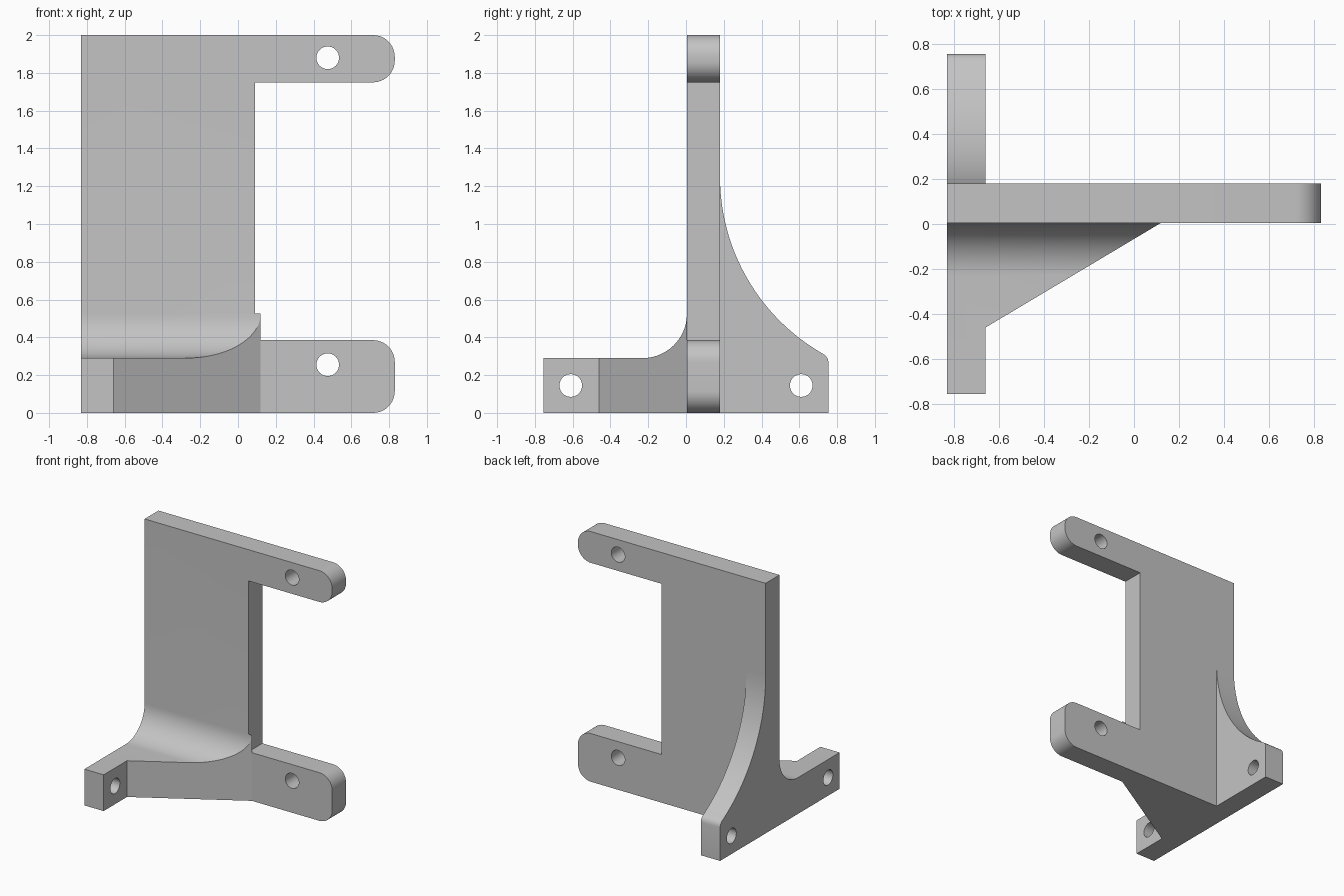
import bpy, bmesh
from math import sin, cos, radians, sqrt, atan2, degrees
from mathutils import Vector

cube = bpy.data.objects.get("Cube")
if cube:
    bpy.data.objects.remove(cube, do_unlink=True)

grey = bpy.data.materials.new("plain grey")
grey.use_nodes = True
colour = (0.55, 0.55, 0.55, 1)
grey.diffuse_color = colour
grey.node_tree.nodes["Principled BSDF"].inputs["Base Color"].default_value = colour

LEFT, INNER, RIGHT = -0.83, -0.66, 0.83   # x of outer face, rib face, arm tips
FRONT, BACK, REACH = 0.005, 0.18, 0.755   # y of plate faces, end of feet
HOLE = 0.06


def arc(cx, cz, r, start, end, n=12):
    """Points along an arc, angles in degrees."""
    angles = [radians(start + (end - start) * i / n) for i in range(n + 1)]
    return [(cx + r * cos(a), cz + r * sin(a)) for a in angles]


def prism(name, outline, axis, lo, hi):
    """Extrude a 2D outline along x, y or z."""
    place = {"x": lambda a, b: (lo, a, b),
             "y": lambda a, b: (a, lo, b),
             "z": lambda a, b: (a, b, lo)}[axis]
    step = Vector([hi - lo if axis == k else 0 for k in "xyz"])
    bm = bmesh.new()
    face = bm.faces.new([bm.verts.new(place(a, b)) for a, b in outline])
    ext = bmesh.ops.extrude_face_region(bm, geom=[face])
    bmesh.ops.translate(bm, vec=step,
                        verts=[g for g in ext["geom"] if isinstance(g, bmesh.types.BMVert)])
    bmesh.ops.recalc_face_normals(bm, faces=bm.faces)
    mesh = bpy.data.meshes.new(name)
    bm.to_mesh(mesh)
    bm.free()
    mesh.materials.append(grey)
    obj = bpy.data.objects.new(name, mesh)
    bpy.context.collection.objects.link(obj)
    return obj


def combine(obj, other, operation):
    """Apply a boolean and remove the helper."""
    mod = obj.modifiers.new("combine", "BOOLEAN")
    mod.operation, mod.object, mod.solver = operation, other, "EXACT"
    bpy.context.view_layer.objects.active = obj
    bpy.ops.object.modifier_apply(modifier=mod.name)
    bpy.data.objects.remove(other, do_unlink=True)


def drill(obj, axis, a, b):
    circle = arc(a, b, HOLE, 0, 360, 40)[:-1]
    combine(obj, prism("drill", circle, axis, -1, 1), "DIFFERENCE")


def arm_end(low, high, r=0.115):
    """Rounded tip of a mounting arm, bottom to top."""
    return (arc(RIGHT - r, low + r, r, -90, 0) + arc(RIGHT - r, high - r, r, 0, 90))


# Upright plate with its two mounting arms
outline = ([(LEFT, 0)] + arm_end(0, 0.385) + [(0.09, 0.385), (0.09, 1.75)]
           + arm_end(1.75, 2) + [(LEFT, 2)])
bracket = prism("bracket", outline, "y", FRONT, BACK)
for z in (0.255, 1.88):
    drill(bracket, "y", 0.475, z)

# Front foot: filleted side profile trimmed to a wedge-shaped plan
fillet = 0.235
side = ([(FRONT, 0), (-REACH, 0), (-REACH, 0.29)]
        + arc(FRONT - fillet, 0.29 + fillet, fillet, -90, 0, 20))
front_foot = prism("front_foot", side, "x", LEFT, 0.3)
plan = [(LEFT - 0.1, 0.1), (0.12 + 0.155, 0.1), (0.12, FRONT), (INNER, -0.46),
        (INNER, -0.9), (LEFT - 0.1, -0.9)]
combine(front_foot, prism("plan", plan, "z", -0.5, 1), "INTERSECT")
drill(front_foot, "x", -0.61, 0.145)

# Rear rib: large concave sweep ending in a small rounded corner
radius, top, tip = 1.078, 1.25, 0.728
centre = BACK + radius
drop = sqrt(radius ** 2 - (centre - tip) ** 2)
end = degrees(atan2(-drop, tip - centre)) + 360
corner = [(0.742, 0.299), (0.751, 0.285), (REACH, 0.265)]
rib_side = ([(BACK, 0)] + arc(centre, top, radius, 180, end, 32)
            + corner + [(REACH, 0)])
rear_rib = prism("rear_rib", rib_side, "x", LEFT, INNER)
drill(rear_rib, "x", 0.61, 0.145)

# Join into one solid and smooth the curved faces
for part in (front_foot, rear_rib):
    combine(bracket, part, "UNION")
bpy.ops.object.select_all(action="DESELECT")
bracket.select_set(True)
bpy.context.view_layer.objects.active = bracket
bpy.ops.object.shade_smooth_by_angle(angle=radians(25))
